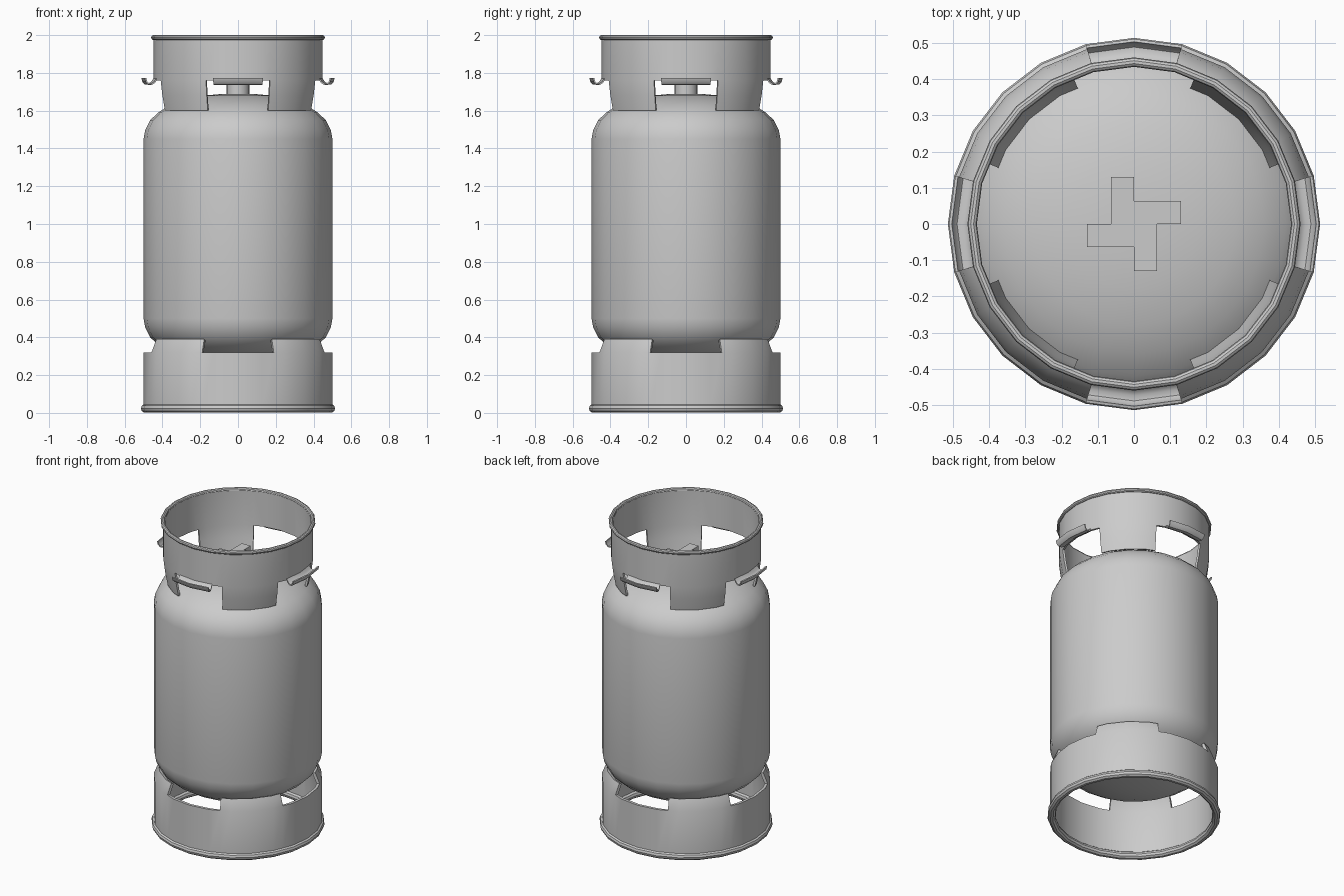
import bpy, bmesh
from math import sin, cos, pi, radians

cube = bpy.data.objects.get("Cube")
if cube:
    bpy.data.objects.remove(cube)

grey = bpy.data.materials.new("painted_grey_steel")
grey.use_nodes = True
grey.diffuse_color = (0.6, 0.6, 0.6, 1)
grey.node_tree.nodes["Principled BSDF"].inputs["Base Color"].default_value = (0.6, 0.6, 0.6, 1)

STEP = 7.5  # half of one facet of the 24-sided outline


def finish(name, bm, thickness=0, angle=35):
    """Turn a bmesh into a shaded object, thickened inwards if asked."""
    bmesh.ops.remove_doubles(bm, verts=bm.verts, dist=0.0001)
    bmesh.ops.recalc_face_normals(bm, faces=bm.faces)
    mesh = bpy.data.meshes.new(name)
    bm.to_mesh(mesh)
    bm.free()
    mesh.materials.append(grey)
    ob = bpy.data.objects.new(name, mesh)
    bpy.context.collection.objects.link(ob)
    bpy.ops.object.select_all(action='DESELECT')
    ob.select_set(True)
    bpy.context.view_layer.objects.active = ob
    if thickness:
        mod = ob.modifiers.new("thickness", 'SOLIDIFY')
        mod.thickness = thickness
        mod.offset = -1
        bpy.ops.object.modifier_apply(modifier=mod.name)
    bpy.ops.object.shade_smooth_by_angle(angle=radians(angle))
    return ob


def lathe(name, profile, first=0, count=48, keep=None, thickness=0):
    """Sweep an (r, z) profile round z; keep(row, degrees) picks the faces."""
    bm = bmesh.new()
    rows = []
    for r, z in profile:
        row = []
        for i in range(count + 1):
            k = first + i
            a = radians(k * STEP)
            flat = r * (cos(radians(STEP)) if k % 2 else 1)
            row.append(bm.verts.new((flat * cos(a), flat * sin(a), z)))
        rows.append(row)
    for j in range(len(rows) - 1):
        for i in range(count):
            if keep is None or keep(j, (first + i + 0.5) * STEP):
                bm.faces.new((rows[j][i], rows[j][i + 1], rows[j + 1][i + 1], rows[j + 1][i]))
    bmesh.ops.delete(bm, geom=[v for v in bm.verts if not v.link_faces], context='VERTS')
    return finish(name, bm, thickness)


def bead(name, radius, z, size):
    """Rolled round edge on a ring."""
    circle = [(radius + size * cos(t * pi / 5), z + size * sin(t * pi / 5)) for t in range(11)]
    return lathe(name, circle)


def on_tab(degrees):
    """True between the four cut-outs that face the axes."""
    return abs(degrees % 90 - 45) < 22.5


# Pressure vessel: one domed half, mirrored
MIDDLE = 0.975
dome = [(0.5, 1.45), (0.492, 1.495), (0.465, 1.55), (0.42, 1.592), (0.36, 1.63),
        (0.28, 1.66), (0.18, 1.68), (0.09, 1.688), (0, 1.69)]
lower = [(r, 2 * MIDDLE - z) for r, z in reversed(dome)]
lathe("gas_tank", lower + dome)

# Foot ring with inward leaning tabs
lathe("foot_ring", [(0.5, 0.03), (0.5, 0.32), (0.472, 0.39)],
      keep=lambda row, d: row == 0 or on_tab(d), thickness=0.018)
bead("foot_rim", 0.49, 0.024, 0.024)

# Collar with tabs reaching down to the shoulder
lathe("collar", [(0.422, 1.6), (0.437, 1.68), (0.447, 1.76), (0.447, 1.985)],
      keep=lambda row, d: row == 2 or on_tab(d), thickness=0.013)
bead("collar_rim", 0.447, 1.987, 0.013)

# Four curled hand grips over the cut-outs
grip = [(0.442, 1.765), (0.455, 1.747), (0.472, 1.737), (0.492, 1.738), (0.506, 1.752), (0.511, 1.772)]
for side, k in (("left", 0), ("back", 12), ("right", 24), ("front", 36)):
    lathe(side + "_grip", grip, first=k - 2, count=4, thickness=0.008)

# Valve neck
lathe("valve_neck", [(0, 1.67), (0.06, 1.67), (0.06, 1.74), (0, 1.74)])

# Pinwheel valve handle: one arm outline repeated by quarter turns
bm = bmesh.new()
outline = []
for q in range(4):
    c, s = cos(q * pi / 2), sin(q * pi / 2)
    for x, y in ((0.063, 0), (0.13, 0), (0.13, 0.063), (0, 0.063)):
        outline.append(bm.verts.new((x * c - y * s, x * s + y * c, 1.735)))
bmesh.ops.remove_doubles(bm, verts=bm.verts, dist=0.0001)
base = bm.faces.new([v for v in outline if v.is_valid])
top = bmesh.ops.extrude_face_region(bm, geom=[base])["geom"]
bmesh.ops.translate(bm, vec=(0, 0, 0.04), verts=[g for g in top if isinstance(g, bmesh.types.BMVert)])
finish("valve_handle", bm)
